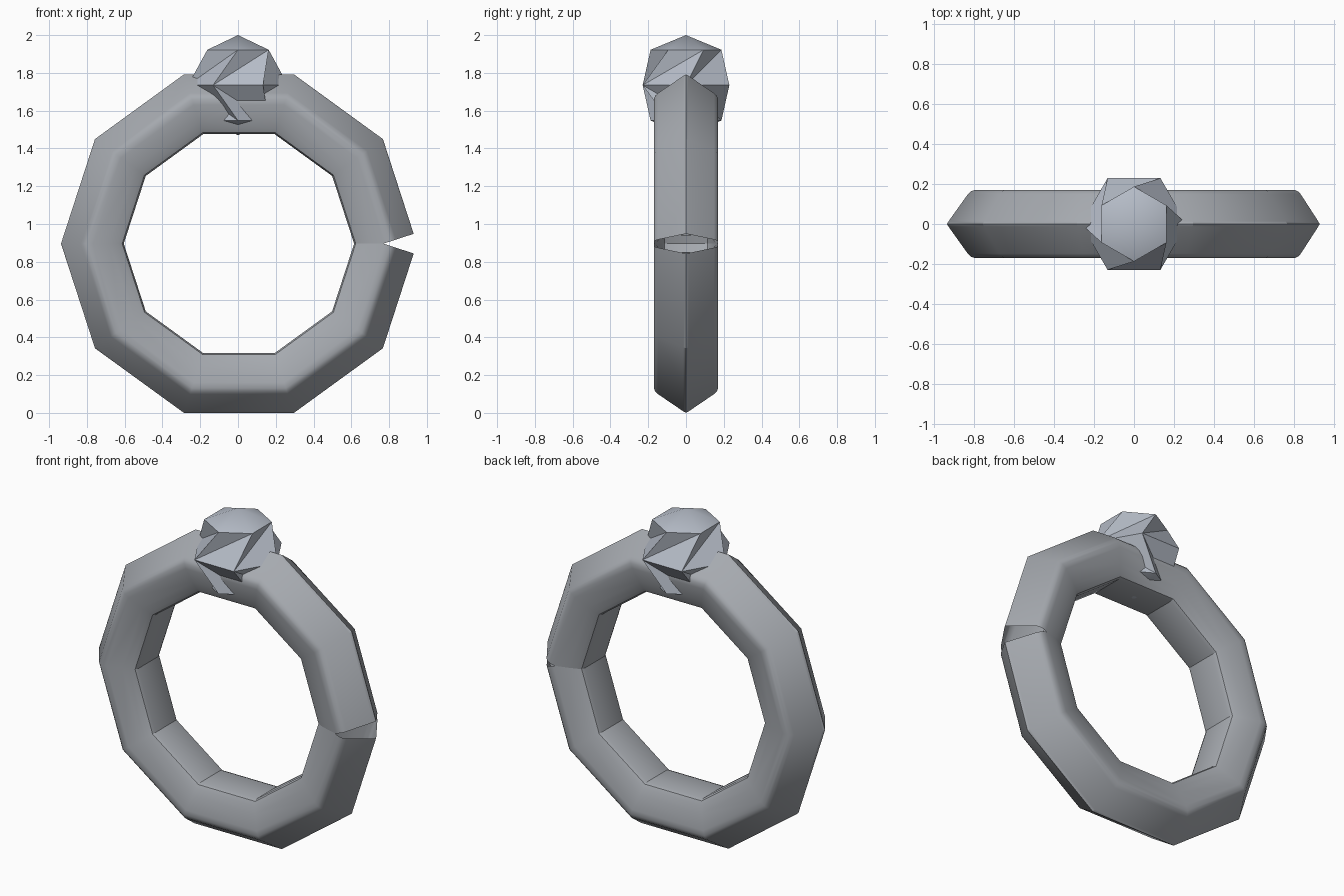
import bpy, bmesh, math
from math import sin, cos, radians

if "Cube" in bpy.data.objects:
    bpy.data.objects.remove(bpy.data.objects["Cube"])


def material(name, rgb):
    m = bpy.data.materials.new(name)
    m.diffuse_color = (*rgb, 1)
    m.use_nodes = True
    m.node_tree.nodes["Principled BSDF"].inputs["Base Color"].default_value = m.diffuse_color
    return m


def finish(bm, name, mat, angle):
    bmesh.ops.recalc_face_normals(bm, faces=bm.faces)
    me = bpy.data.meshes.new(name)
    bm.to_mesh(me)
    bm.free()
    ob = bpy.data.objects.new(name, me)
    bpy.context.collection.objects.link(ob)
    me.materials.append(mat)
    bpy.ops.object.select_all(action='DESELECT')
    ob.select_set(True)
    bpy.context.view_layer.objects.active = ob
    bpy.ops.object.shade_smooth_by_angle(angle=radians(angle))
    return ob


metal = material("grey metal", (0.38, 0.40, 0.43))
stone = material("pale stone", (0.47, 0.51, 0.58))

CX, CZ = 0.005, 0.896

# Band: a ten-sided sweep, mitred at the corners, with square-cut open ends
half = [(0.896, 0.0), (0.888, 0.014), (0.797, 0.148), (0.783, 0.163), (0.765, 0.17),
        (0.735, 0.169), (0.65, 0.143), (0.61, 0.128), (0.588, 0.115), (0.58, 0.095)]
profile = half + [(d, -y) for d, y in reversed(half[1:])]
PATH_R, H = 0.765, radians(18)
bm = bmesh.new()
rings = []
for k in range(11):
    a = 2 * H * k
    ring = []
    for d, y in profile:
        if k in (0, 10):
            n = H if k == 0 else -H
            o = d - PATH_R * cos(H)
            x, z = PATH_R + o * cos(n), o * sin(n)
        else:
            r = d / cos(H)
            x, z = r * cos(a), r * sin(a)
        ring.append(bm.verts.new((CX + x, y, CZ + z)))
    rings.append(ring)
n = len(profile)
for r0, r1 in zip(rings, rings[1:]):
    for i in range(n):
        j = (i + 1) % n
        bm.faces.new((r0[i], r0[j], r1[j], r1[i]))
finish(bm, "ring_band", metal, 30)

# Stone: six-sided ball with its middle row twisted half a step, folded along the inner diagonals
R, GZ = 0.265, 1.735
S = R * cos(radians(45))
bm = bmesh.new()


def row(r, z, offset):
    return [bm.verts.new((r * cos(radians(60 * i + offset)),
                          r * sin(radians(60 * i + offset)), z)) for i in range(6)]


top, mid, low = row(S, GZ + S, 30), row(R, GZ, 0), row(S, GZ - S, 30)
tip, base = bm.verts.new((0, 0, GZ + R)), bm.verts.new((0, 0, GZ - R))
for i in range(6):
    j = (i + 1) % 6
    bm.faces.new((tip, top[i], top[j]))
    bm.faces.new((base, low[j], low[i]))
    for cap in (top, low):
        bm.faces.new((cap[i], mid[i], cap[j]))
        bm.faces.new((mid[i], mid[j], cap[j]))
finish(bm, "stone", stone, 30)
